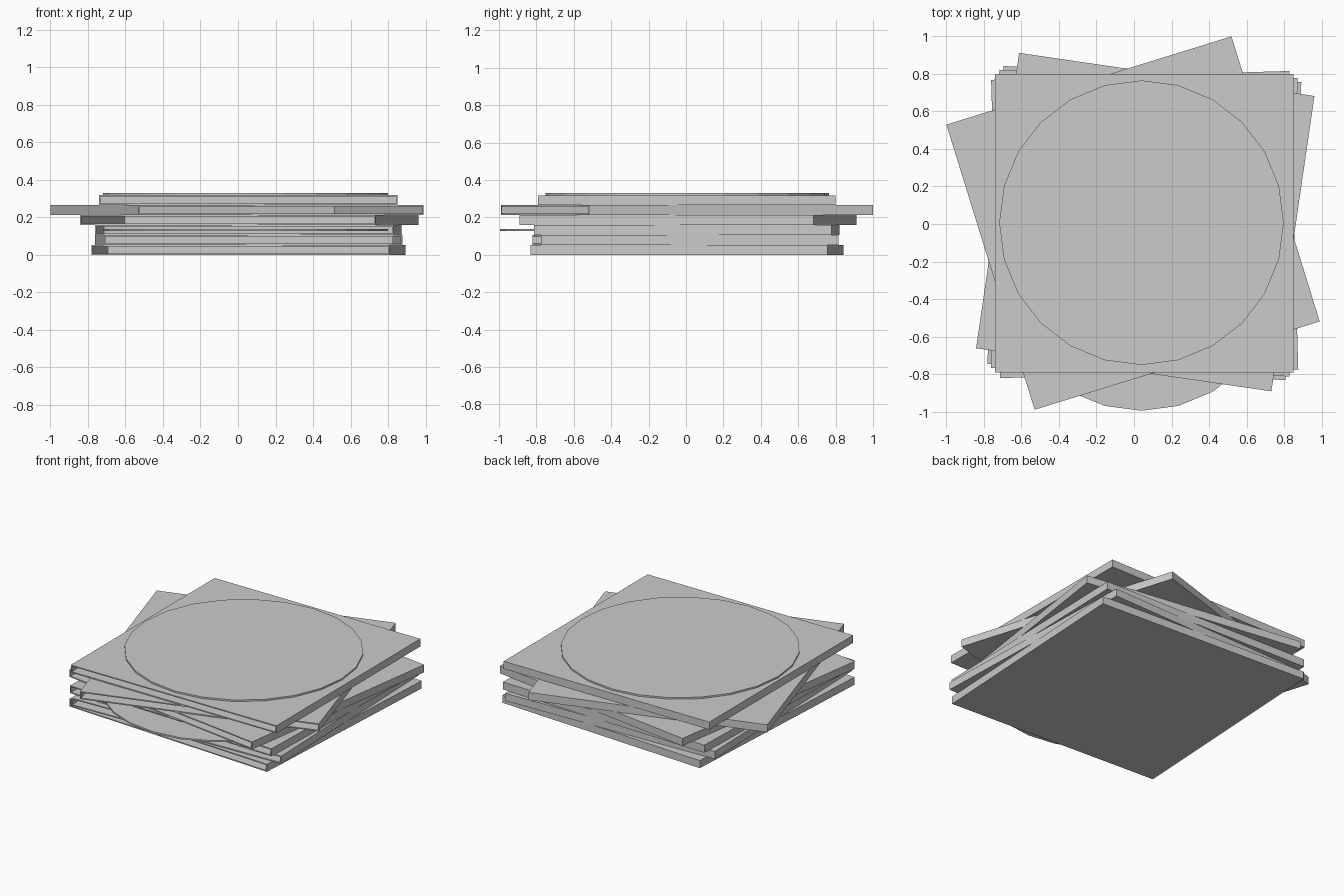
import bpy, bmesh
from math import radians
from mathutils import Matrix, Vector

if "Cube" in bpy.data.objects:
    bpy.data.objects.remove(bpy.data.objects["Cube"])

SIDE, THICK, WALL = 1.59, 0.053, 0.011


def sleeve(name, level, x, y, angle):
    """Square card sleeve, hollow and open along its front edge."""
    bm = bmesh.new()
    bmesh.ops.create_cube(bm, size=1, matrix=Matrix.Diagonal((SIDE, SIDE, THICK, 1)))
    front = min(bm.faces, key=lambda f: f.calc_center_median().y)
    bmesh.ops.inset_region(bm, faces=[front], thickness=WALL)
    # Push the opening back to form the pocket
    pocket = bmesh.ops.extrude_discrete_faces(bm, faces=[front])["faces"][0]
    bmesh.ops.translate(bm, verts=pocket.verts, vec=Vector((0, SIDE - WALL, 0)))
    bmesh.ops.recalc_face_normals(bm, faces=bm.faces)
    me = bpy.data.meshes.new(name)
    bm.to_mesh(me)
    bm.free()
    ob = bpy.data.objects.new(name, me)
    bpy.context.collection.objects.link(ob)
    ob.location = (x, y, (level + 0.5) * THICK)
    ob.rotation_euler.z = radians(angle)


def disc(name, x, y, z):
    """Thin flat disc with 24 sides."""
    bpy.ops.mesh.primitive_cylinder_add(vertices=24, radius=0.758, depth=0.011,
                                        location=(x, y, z))
    bpy.context.object.name = name


# Loosely stacked sleeves, bottom to top: x, y, turn
stack = [(0.055, 0.005, -3.1), (0.057, -0.003, 1.7), (0.055, 0.005, -1.6),
         (0.06, 0.01, -8.3), (-0.005, 0.005, 17.2), (0.055, 0.005, 0)]
for i, (x, y, angle) in enumerate(stack):
    sleeve(f"sleeve_{i + 1}", i, x, y, angle)

# One disc lies on top, another slides out of the third sleeve
disc("top_disc", 0.04, 0.007, 6 * THICK + 0.0055)
disc("sliding_disc", 0.04, -0.237, 2.5 * THICK)
